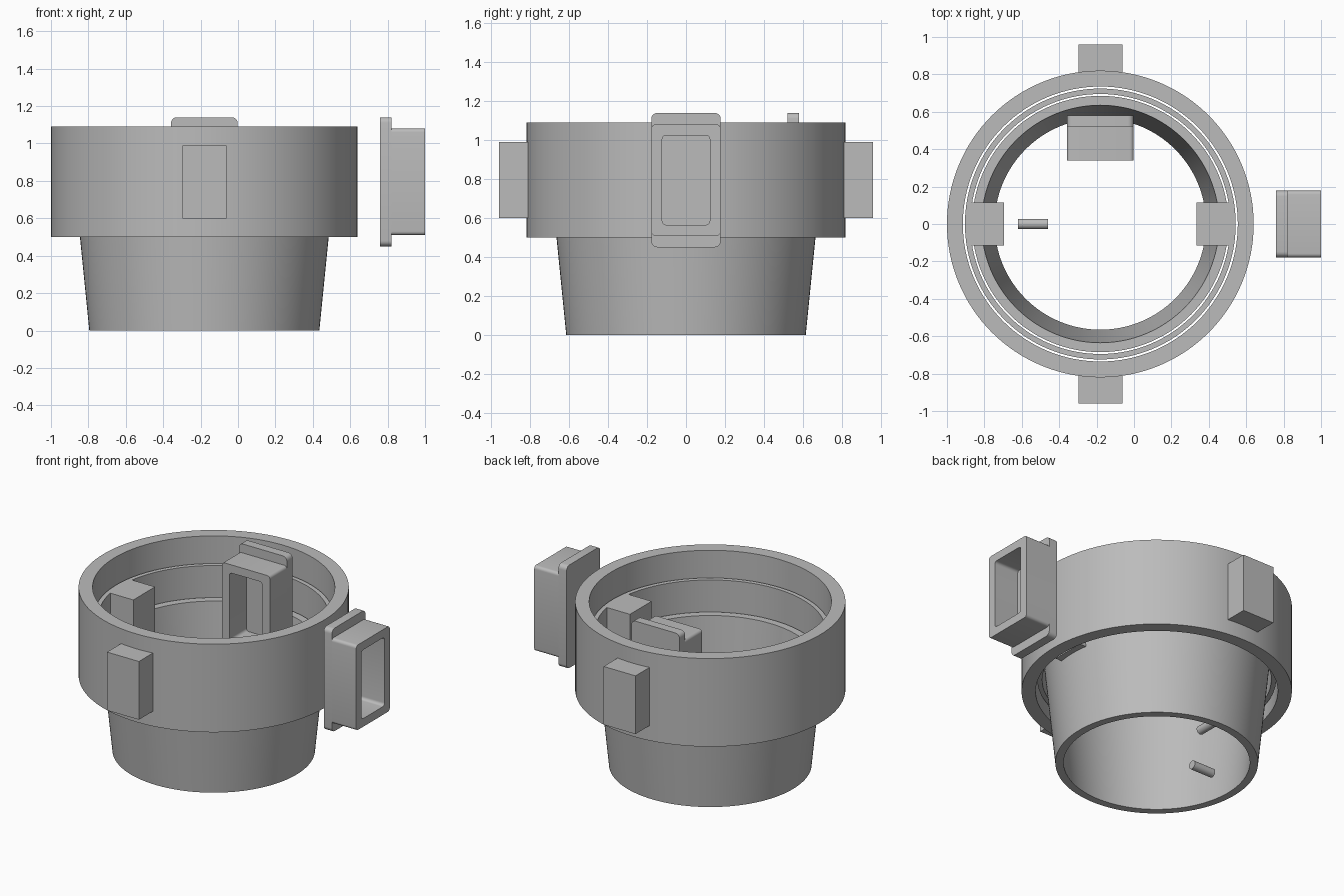
import bpy, bmesh, math
from mathutils import Matrix

cube = bpy.data.objects.get("Cube")
if cube:
    bpy.data.objects.remove(cube, do_unlink=True)

grey = bpy.data.materials.new("plain_grey")
grey.use_nodes = True
COLOUR = (0.5, 0.5, 0.5, 1)
grey.diffuse_color = COLOUR
grey.node_tree.nodes["Principled BSDF"].inputs["Base Color"].default_value = COLOUR

CX = -0.18      # axis of the round body


def finish(name, bm, smooth=True):
    bmesh.ops.recalc_face_normals(bm, faces=bm.faces)
    mesh = bpy.data.meshes.new(name)
    bm.to_mesh(mesh)
    bm.free()
    mesh.materials.append(grey)
    ob = bpy.data.objects.new(name, mesh)
    bpy.context.collection.objects.link(ob)
    if smooth:
        bpy.ops.object.select_all(action='DESELECT')
        ob.select_set(True)
        bpy.context.view_layer.objects.active = ob
        bpy.ops.object.shade_smooth_by_angle(angle=math.radians(30))
    return ob


def lathe(name, profile, steps=128):
    """Spin a closed (radius, z) profile about the body axis."""
    bm = bmesh.new()
    verts = [bm.verts.new((r, 0, z)) for r, z in profile]
    edges = [bm.edges.new((v, verts[i - 1])) for i, v in enumerate(verts)]
    bmesh.ops.spin(bm, geom=verts + edges, cent=(0, 0, 0), axis=(0, 0, 1),
                   angle=math.tau, steps=steps)
    bmesh.ops.remove_doubles(bm, verts=bm.verts, dist=1e-4)
    bmesh.ops.translate(bm, verts=bm.verts, vec=(CX, 0, 0))
    return finish(name, bm)


def block(name, x, y, z):
    bm = bmesh.new()
    bmesh.ops.create_cube(bm, size=1)
    for v in bm.verts:
        for i, (lo, hi) in enumerate((x, y, z)):
            v.co[i] = lo if v.co[i] < 0 else hi
    return finish(name, bm, False)


def pin(name, centre, axis):
    bm = bmesh.new()
    turn = Matrix.Rotation(math.pi / 2, 4, axis)
    bmesh.ops.create_cone(bm, cap_ends=True, segments=32, radius1=0.028,
                          radius2=0.028, depth=0.16,
                          matrix=Matrix.Translation(centre) @ turn)
    return finish(name, bm)


def outline(bm, x, half_y, half_z, radius):
    """Loop of vertices along a rounded rectangle facing +x."""
    loop = []
    for q, (sy, sz) in enumerate(((1, 1), (-1, 1), (-1, -1), (1, -1))):
        for k in range(6):
            a = math.pi / 2 * (q + k / 5)
            loop.append(bm.verts.new((x,
                                      sy * (half_y - radius) + radius * math.cos(a),
                                      sz * (half_z - radius) + radius * math.sin(a))))
    return loop


def socket_box(name, matrix):
    """Flanged box, open at the front and closed by the flange at the back."""
    bm = bmesh.new()
    sections = ((0, 0.178, 0.345, 0.03), (0.06, 0.178, 0.345, 0.03),
                (0.06, 0.178, 0.285, 0.02), (0.24, 0.178, 0.285, 0.02),
                (0.24, 0.122, 0.23, 0.02), (0.06, 0.122, 0.23, 0.02))
    loops = [outline(bm, *s) for s in sections]
    bm.faces.new(loops[0])
    bm.faces.new(loops[-1])
    for a, b in zip(loops, loops[1:]):
        for i in range(len(a)):
            bm.faces.new((a[i - 1], a[i], b[i], b[i - 1]))
    bmesh.ops.transform(bm, matrix=matrix, verts=bm.verts)
    return finish(name, bm)


# Round body: outer collar, middle ring and tapered cup
lathe("outer_collar", [(0.82, 0.5), (0.82, 1.09), (0.735, 1.09), (0.735, 0.5)])
lathe("middle_ring", [(0.724, 0.58), (0.724, 0.91), (0.695, 0.91), (0.695, 0.58)])
lathe("tapered_cup", [(0.615, 0), (0.685, 0.7), (0.635, 0.7), (0.565, 0)])

# Blocks outside the collar and tabs inside the middle ring
for side, s in (("front", -1), ("back", 1)):
    block(side + "_block", (CX - 0.118, CX + 0.118),
          sorted((s * 0.8, s * 0.96)), (0.6, 0.99))
for side, s in (("right", -1), ("left", 1)):
    block(side + "_tab", sorted((CX + s * 0.515, CX + s * 0.705)),
          (-0.115, 0.115), (0.52, 0.91))

# Socket boxes: one beside the collar, one inside it
socket_box("side_socket", Matrix.Translation((0.76, 0, 0.795)))
socket_box("inner_socket", Matrix.Translation((CX, 0.58, 0.795))
           @ Matrix.Rotation(-math.pi / 2, 4, 'Z'))

# Loose pins low in the cup
pin("right_pin", (-0.54, 0, 0.09), 'Y')
pin("back_pin", (CX, 0.49, 0.045), 'X')
